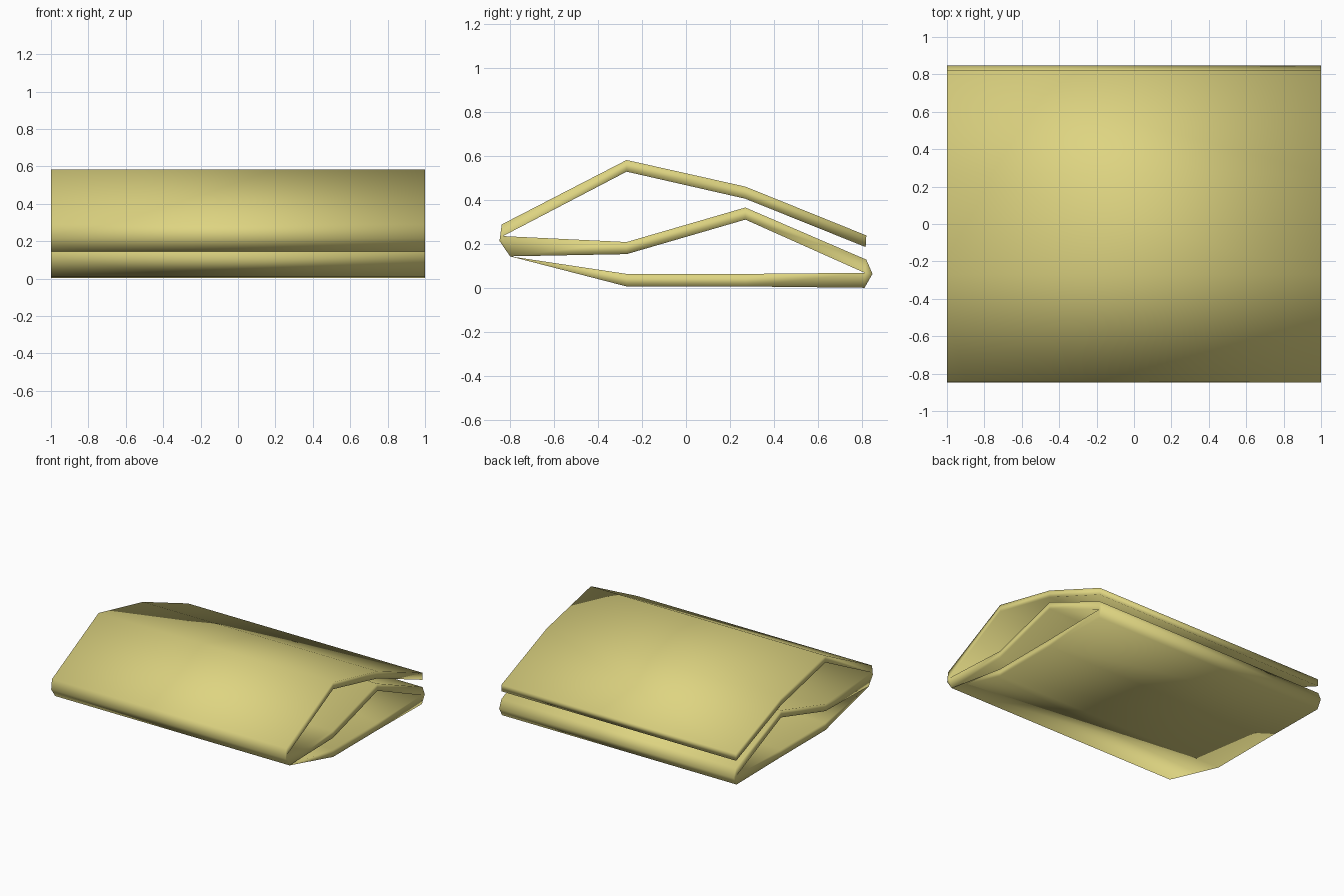
import bpy, bmesh

if "Cube" in bpy.data.objects:
    bpy.data.objects.remove(bpy.data.objects["Cube"])

cloth = bpy.data.materials.new("pale_yellow_cloth")
cloth.diffuse_color = (0.73, 0.66, 0.22, 1)
cloth.use_nodes = True
cloth.node_tree.nodes["Principled BSDF"].inputs["Base Color"].default_value = cloth.diffuse_color

# Cross-section (y, z): the two sides of one sheet folded in three,
# paired step by step; repeated points make the fans around the folds
side_a = [(.82, .24), (.27, .462), (-.27, .583), (-.838, .29), (-.848, .215),
          (-.80, .145), (-.27, .155), (.27, .312), (.812, .07), (.812, .07),
          (.812, .07), (.27, .065), (-.27, .065), (-.80, .145)]
side_b = [(.817, .187), (.27, .407), (-.27, .53), (-.832, .237), (-.832, .237),
          (-.832, .237), (-.27, .21), (.27, .367), (.82, .13), (.848, .065),
          (.812, .002), (.27, .008), (-.27, .008), (-.80, .145)]

bm = bmesh.new()
cache = {}


def vert(x, p, key):
    k = (x, p, key)
    if k not in cache:
        cache[k] = bm.verts.new((x, *p))
    return cache[k]


def face(vs):
    vs = list(dict.fromkeys(vs))
    if len(vs) > 2:
        bm.faces.new(vs)


# The thin tip of the bottom layer is separate from the fold it touches
last = len(side_a) - 1


def rail(side, name, i, x):
    return vert(x, side[i], "tip" if i == last else name)


for i in range(last):
    # outer and inner cloth surfaces
    for side, name in ((side_a, "a"), (side_b, "b")):
        face([rail(side, name, i, -1), rail(side, name, i, 1),
              rail(side, name, i + 1, 1), rail(side, name, i + 1, -1)])
    # cut ends at both sides
    for x in (-1, 1):
        face([rail(side_a, "a", i, x), rail(side_a, "a", i + 1, x),
              rail(side_b, "b", i + 1, x), rail(side_b, "b", i, x)])
# free hem at the back
face([rail(side_a, "a", 0, -1), rail(side_a, "a", 0, 1),
      rail(side_b, "b", 0, 1), rail(side_b, "b", 0, -1)])

bmesh.ops.recalc_face_normals(bm, faces=bm.faces)
for f in bm.faces:
    f.smooth = True
mesh = bpy.data.meshes.new("folded_cloth")
bm.to_mesh(mesh)
bm.free()
mesh.materials.append(cloth)
obj = bpy.data.objects.new("folded_cloth", mesh)
bpy.context.collection.objects.link(obj)
